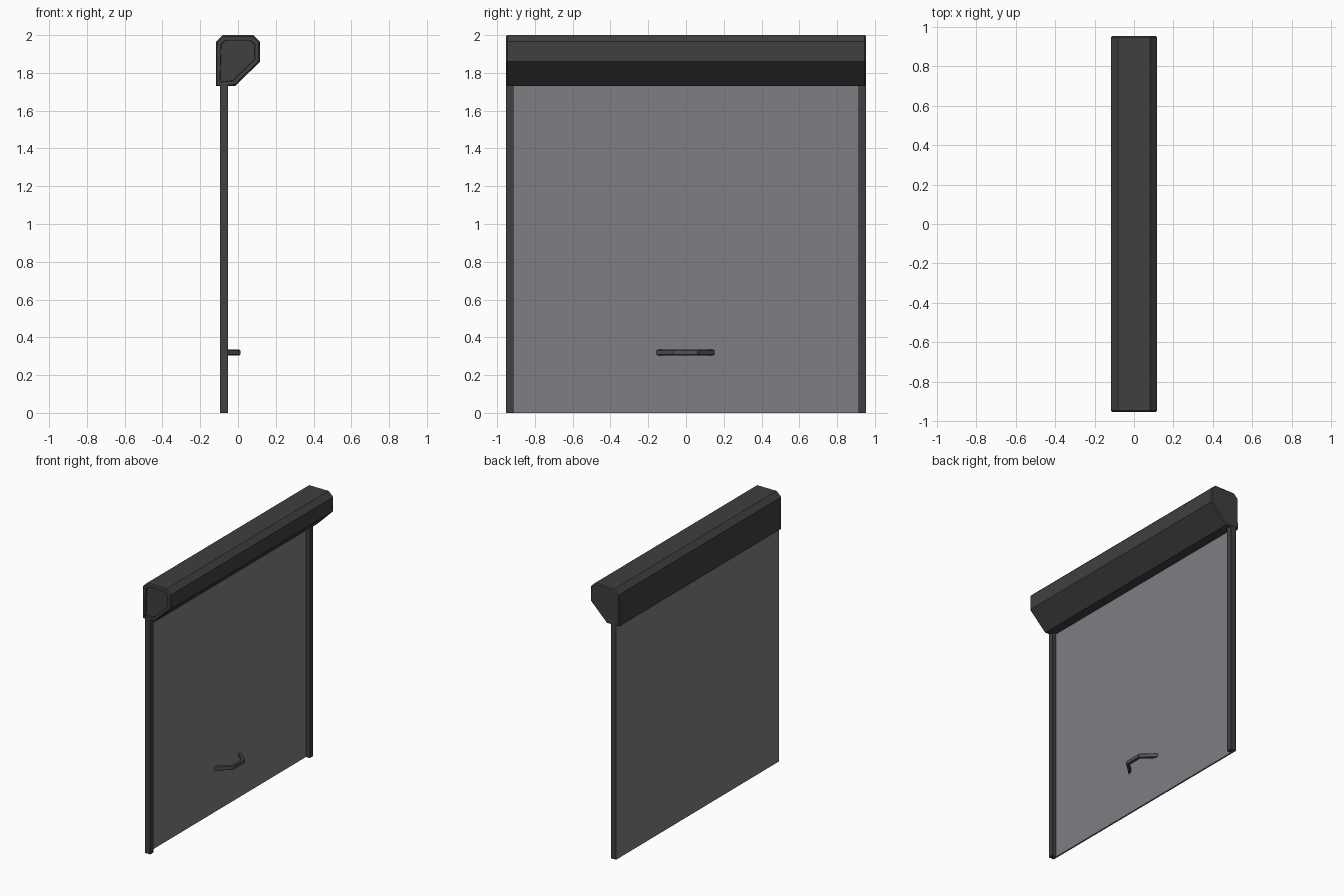
import bpy, bmesh

if "Cube" in bpy.data.objects:
    bpy.data.objects.remove(bpy.data.objects["Cube"])


def material(name, rgb):
    m = bpy.data.materials.new(name)
    m.diffuse_color = (*rgb, 1)
    m.use_nodes = True
    m.node_tree.nodes["Principled BSDF"].inputs["Base Color"].default_value = m.diffuse_color
    return m


FRAME = material("dark_grey_metal", (0.05, 0.05, 0.05))
SHEET = material("mid_grey_sheet", (0.21, 0.207, 0.226))
GRIP = material("handle_grey", (0.085, 0.085, 0.085))


def finish(bm, name, mat):
    bmesh.ops.recalc_face_normals(bm, faces=bm.faces)
    me = bpy.data.meshes.new(name)
    bm.to_mesh(me)
    bm.free()
    me.materials.append(mat)
    ob = bpy.data.objects.new(name, me)
    bpy.context.collection.objects.link(ob)
    return ob


def prism(points, offset):
    """Closed outline extruded along the offset vector."""
    bm = bmesh.new()
    face = bm.faces.new([bm.verts.new(p) for p in points])
    ext = bmesh.ops.extrude_face_region(bm, geom=[face])
    bmesh.ops.translate(bm, vec=offset,
                        verts=[v for v in ext["geom"] if isinstance(v, bmesh.types.BMVert)])
    bmesh.ops.recalc_face_normals(bm, faces=bm.faces)
    return bm


def box(name, lo, hi, mat):
    (x0, y0, z0), (x1, y1, z1) = lo, hi
    bm = prism([(x0, y0, z0), (x1, y0, z0), (x1, y1, z0), (x0, y1, z0)], (0, 0, z1 - z0))
    return finish(bm, name, mat)


# Roller housing: chamfered profile along y
outline = [(-0.117, 1.73), (-0.015, 1.73), (0.117, 1.86), (0.117, 1.965),
           (0.08, 2.0), (-0.08, 2.0), (-0.117, 1.965)]
bm = prism([(x, -0.946, z) for x, z in outline], (0, 1.892, 0))
bm.faces.ensure_lookup_table()
front = min(bm.faces, key=lambda f: f.calc_center_median().y)
back = max(bm.faces, key=lambda f: f.calc_center_median().y)
# Chamfered ends, with a recessed panel in the front end
for end in (front, back):
    bmesh.ops.inset_region(bm, faces=[end], thickness=0.008, depth=0.008)
bmesh.ops.inset_region(bm, faces=[front], thickness=0.022, depth=0)
bmesh.ops.inset_region(bm, faces=[front], thickness=0.002, depth=-0.015)
finish(bm, "roller_housing", FRAME)

# Door sheet and side guide rails
box("door_sheet", (-0.095, -0.952, 0), (-0.083, 0.952, 1.74), SHEET)
for side, name in ((-1, "guide_rail_left"), (1, "guide_rail_right")):
    y0, y1 = sorted((side * 0.914, side * 0.953))
    box(name, (-0.0945, y0, 0), (-0.052, y1, 1.74), FRAME)

# Bent pull handle
outer = [(-0.083, -0.155), (0.012, -0.068), (0.012, 0.062), (-0.083, 0.15)]
inner = [(-0.083, 0.124), (-0.01, 0.053), (-0.01, -0.059), (-0.083, -0.129)]
bm = prism([(x, y, 0.304) for x, y in outer + inner], (0, 0, 0.031))
bmesh.ops.bevel(bm, geom=[e for e in bm.edges
                          if abs(e.verts[0].co.z - e.verts[1].co.z) < 1e-5],
                offset=0.004, segments=1, affect='EDGES')
finish(bm, "pull_handle", GRIP)
